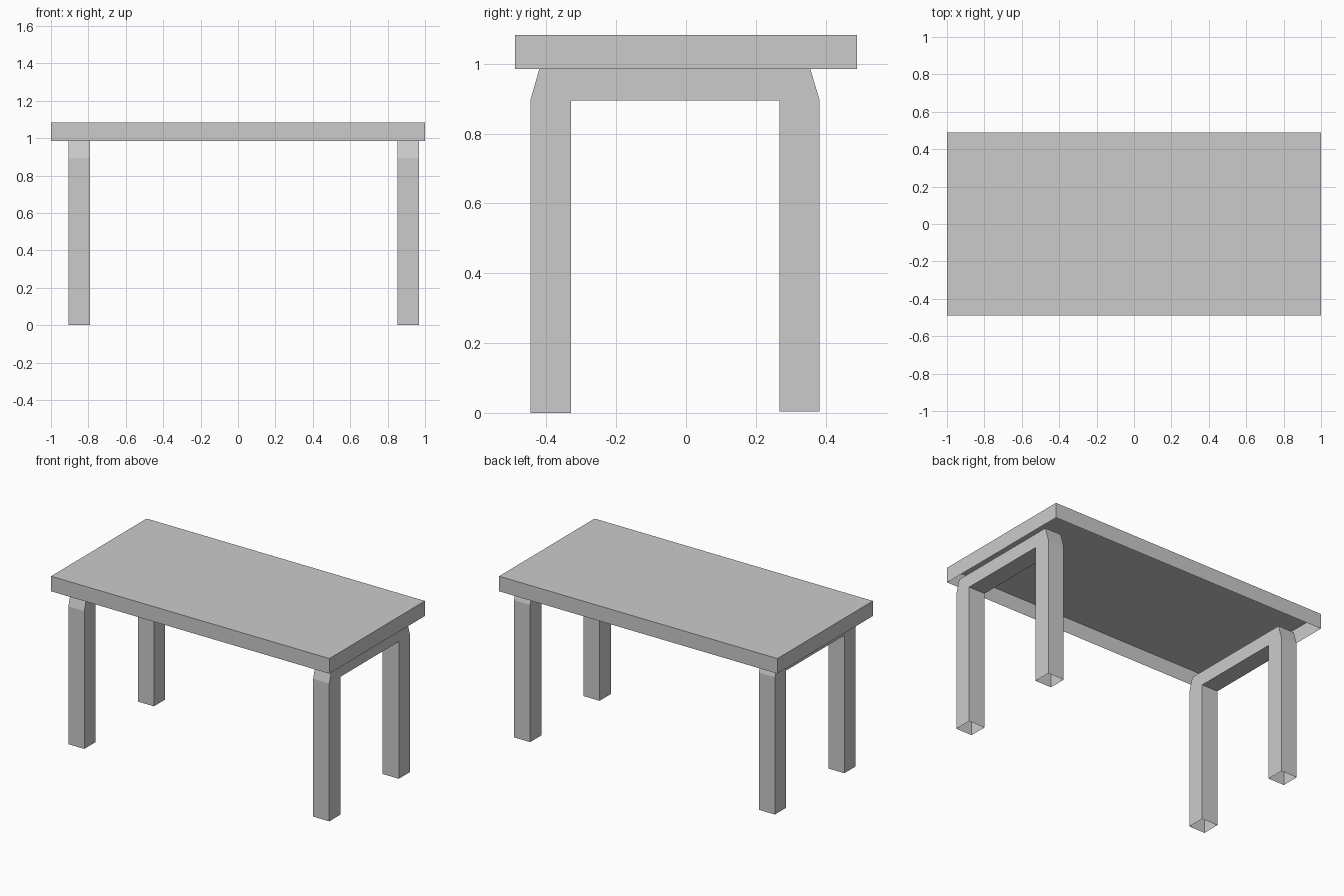
import bpy
import bmesh

cube = bpy.data.objects.get("Cube")
if cube:
    bpy.data.objects.remove(cube, do_unlink=True)

grey = bpy.data.materials.new("plain grey")
grey.use_nodes = True
colour = (0.6, 0.6, 0.6, 1)
grey.diffuse_color = colour
grey.node_tree.nodes["Principled BSDF"].inputs["Base Color"].default_value = colour

TOP, UNDER, RAIL = 1.083, 0.985, 0.895


def finish(name, bm, open_heights):
    """Remove the horizontal caps at the given heights and make the object."""
    bm.normal_update()
    caps = [f for f in bm.faces if abs(f.normal.z) > 0.9
            and any(abs(f.calc_center_median().z - h) < 0.001 for h in open_heights)]
    bmesh.ops.delete(bm, geom=caps, context='FACES')
    mesh = bpy.data.meshes.new(name)
    bm.to_mesh(mesh)
    bm.free()
    mesh.materials.append(grey)
    obj = bpy.data.objects.new(name, mesh)
    bpy.context.collection.objects.link(obj)


def extrude_profile(name, profile, x0, x1, open_heights):
    """Extrude a y-z outline along x."""
    bm = bmesh.new()
    face = bm.faces.new([bm.verts.new((x0, y, z)) for y, z in profile])
    new = bmesh.ops.extrude_face_region(bm, geom=[face], use_keep_orig=True)["geom"]
    moved = [v for v in new if isinstance(v, bmesh.types.BMVert)]
    bmesh.ops.translate(bm, vec=(x1 - x0, 0, 0), verts=moved)
    bmesh.ops.recalc_face_normals(bm, faces=bm.faces)
    finish(name, bm, open_heights)


# Tabletop: a shallow tray that is hollow underneath
top_outline = [(-0.49, UNDER), (0.49, UNDER), (0.49, TOP), (-0.49, TOP)]
extrude_profile("tabletop", top_outline, -1, 1, [UNDER])

# Leg frames: two posts joined by a rail, with sloped shoulders and open feet
frame_outline = [
    (-0.446, 0), (-0.33, 0), (-0.33, RAIL), (0.268, RAIL),
    (0.268, 0.004), (0.383, 0.004), (0.383, RAIL),
    (0.356, UNDER), (-0.42, UNDER), (-0.446, RAIL),
]
for side, x0, x1 in (("right", -0.907, -0.792), ("left", 0.852, 0.968)):
    extrude_profile(side + "_leg_frame", frame_outline, x0, x1, [0, 0.004, UNDER])
